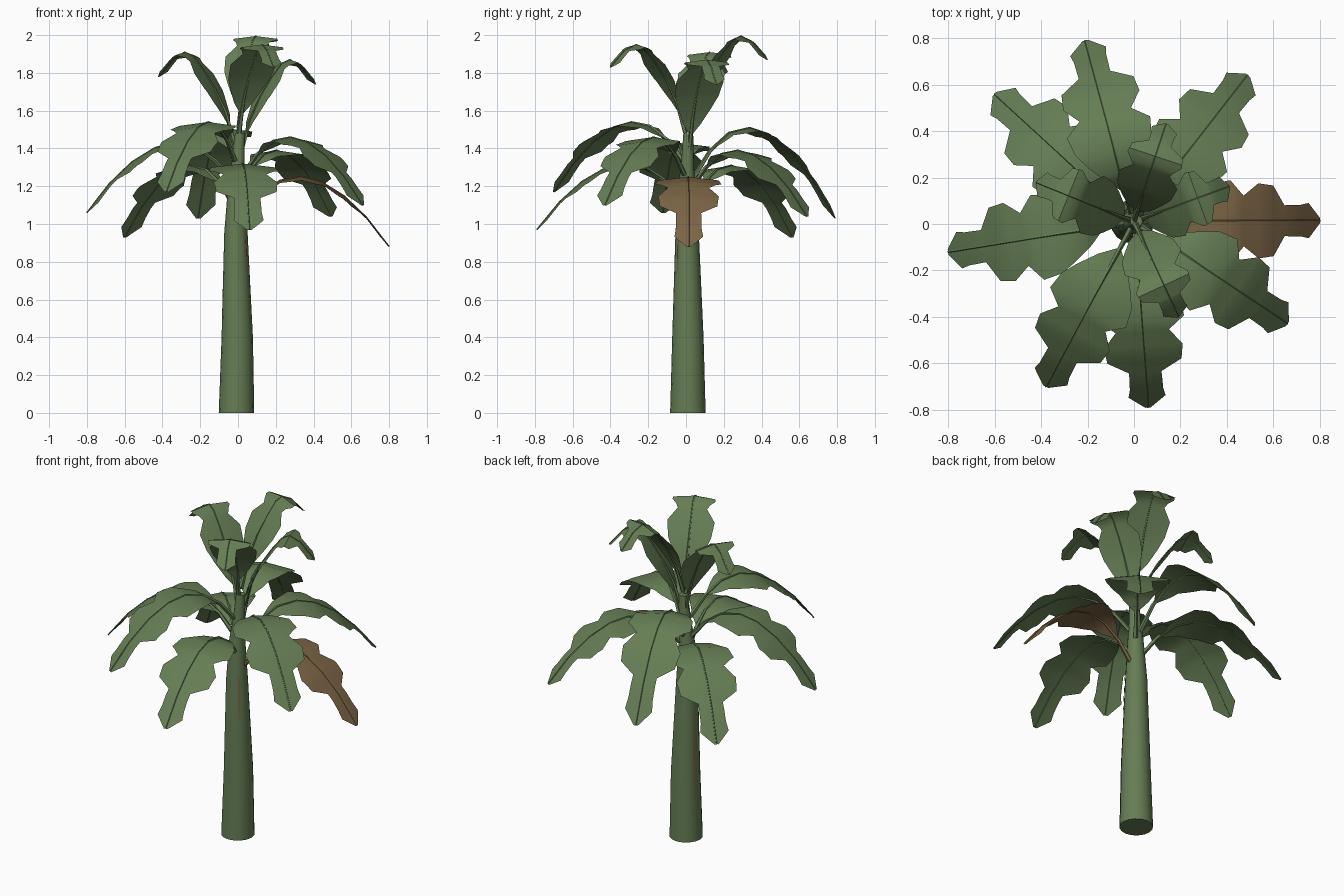
import bpy, math
from mathutils import Vector

cube = bpy.data.objects.get("Cube")
if cube:
    bpy.data.objects.remove(cube)


def make_material(name, rgb):
    m = bpy.data.materials.new(name)
    m.use_nodes = True
    m.diffuse_color = (*rgb, 1)
    m.node_tree.nodes["Principled BSDF"].inputs["Base Color"].default_value = (*rgb, 1)
    return m


green = make_material("leaf green", (0.13, 0.205, 0.088))
brown = make_material("dry brown", (0.2, 0.13, 0.06))


def add_mesh(name, verts, faces, material, angle=40):
    me = bpy.data.meshes.new(name)
    me.from_pydata(verts, [], faces)
    me.materials.append(material)
    ob = bpy.data.objects.new(name, me)
    bpy.context.collection.objects.link(ob)
    bpy.ops.object.select_all(action='DESELECT')
    ob.select_set(True)
    bpy.context.view_layer.objects.active = ob
    bpy.ops.object.shade_smooth_by_angle(angle=math.radians(angle))
    return ob


def sample(table, u):
    """Linear lookup of a row in a table keyed by its first column."""
    for a, b in zip(table, table[1:]):
        if u <= b[0]:
            t = max(0, (u - a[0]) / (b[0] - a[0]))
            return [p + (q - p) * t for p, q in zip(a[1:], b[1:])]
    return list(table[-1][1:])


def tube(name, rings, sides, material):
    """Skin of circles given as (centre, radius, side axis, up axis)."""
    verts, faces = [], []
    for c, r, ax, ay in rings:
        for i in range(sides):
            a = math.tau * i / sides
            verts.append(c + ax * r * math.cos(a) + ay * r * math.sin(a))
    for k in range(len(rings) - 1):
        for i in range(sides):
            j = (i + 1) % sides
            faces.append((k * sides + i, k * sides + j,
                          (k + 1) * sides + j, (k + 1) * sides + i))
    faces.append(tuple(reversed(range(sides))))
    faces.append(tuple(range(len(verts) - sides, len(verts))))
    return add_mesh(name, verts, faces, material)


X, Y, Z = Vector((1, 0, 0)), Vector((0, 1, 0)), Vector((0, 0, 1))

# Trunk: height, centre x, centre y, radius
TRUNK = [(0, -.008, .01, .094), (.4, -.004, .01, .083), (.95, -.011, .006, .062),
         (1.2, -.008, .004, .045), (1.32, 0, .008, .034), (1.48, .01, .012, .026)]
tube("trunk", [(Vector((x, y, z)), r, X, Y) for z, x, y, r in TRUNK], 16, green)


# Dry slivers of old leaf sheath lying on the trunk
def sliver(name, degrees, low, high, width):
    verts = []
    for k in range(5):
        t = k / 4
        z = low + (high - low) * t
        x, y, r = sample(TRUNK, z)
        half = width * math.sin(math.pi * (.1 + .8 * t)) / r
        for s in (-1, 1):
            a = math.radians(degrees) + s * half
            verts.append((x + (r + .003) * math.cos(a), y + (r + .003) * math.sin(a), z))
    faces = [(2 * k, 2 * k + 1, 2 * k + 3, 2 * k + 2) for k in range(4)]
    add_mesh(name, verts, faces, brown)


sliver("front_sheath_sliver", -45, .74, 1.0, .008)
sliver("back_sheath_sliver", 160, .25, .8, .007)

# Leaf midline: position along leaf, share of reach, drop below the peak
LOW_PATH = [(.04, .04, .55), (.15, .15, .26), (.28, .28, .06), (.42, .42, 0),
            (.55, .55, .07), (.7, .7, .27), (.85, .85, .58), (1, 1, 1)]
HIGH_PATH = [(.04, .03, 3.9), (.25, .15, 2.5), (.4, .29, 1.5), (.52, .43, .75),
             (.62, .57, .15), (.7, .67, 0), (.82, .81, .25), (1, 1, 1)]
# Lobed outline: position along leaf, half width
OUTLINE = [(.17, .012), (.24, .07), (.34, .13), (.42, .17), (.52, .185), (.59, .115),
           (.67, .17), (.75, .16), (.81, .07), (.9, .072), (.94, .08), (1, .012)]


def leaf(name, tip_x, tip_y, peak, tip_z, path, size, material):
    base = Vector((0, .01, 0))
    out = Vector((tip_x, tip_y, 0)) - base
    side = Z.cross(out.normalized())

    def point(u):
        r, drop = sample(path, u)
        return base + out * r + Z * (peak - drop * (peak - tip_z))

    # Blade: a midline with one drooping edge on each side
    stations = sorted({u for u, w in OUTLINE} | {p[0] for p in path if p[0] > .17})
    verts, faces = [], []
    for u in stations:
        w = sample(OUTLINE, u)[0] * size
        c = point(u)
        verts += [c - side * w - Z * w * .12, c, c + side * w - Z * w * .12]
    for k in range(len(stations) - 1):
        for s in (0, 1):
            a = 3 * k + s
            faces.append((a, a + 1, a + 4, a + 3))
    add_mesh(name + "_blade", verts, faces, material)

    # Stalk running on as the midrib
    rings = []
    for u, r, drop in path:
        d = (point(min(1, u + .03)) - point(u - .03)).normalized()
        rings.append((point(u), .004 + .011 * max(0, 1 - 2.2 * u), side, d.cross(side)))
    tube(name + "_stalk", rings, 5, material)


# Lower crown: tip x, tip y, peak height, tip height
LOWER = {
    "back": (-.21, .79, 1.51, 1.03), "back_right": (-.60, .56, 1.31, .93),
    "back_left": (.49, .64, 1.39, 1.04), "front_left": (.66, -.43, 1.46, 1.10),
    "front": (.06, -.79, 1.32, .97), "front_right": (-.38, -.70, 1.54, 1.17),
    "right": (-.80, -.12, 1.43, 1.06),
}
for where, spec in LOWER.items():
    leaf("lower_leaf_" + where, *spec, LOW_PATH, 1, green)
leaf("dry_leaf", .80, .015, 1.25, .88, LOW_PATH, .95, brown)

# Upright young leaves
UPPER = {
    "right": (-.42, .18, 1.91, 1.78), "left": (.41, .16, 1.87, 1.74),
    "front": (.19, -.40, 1.95, 1.83), "back": (.14, .43, 1.995, 1.87),
}
for where, spec in UPPER.items():
    leaf("upper_leaf_" + where, *spec, HIGH_PATH, .72, green)
